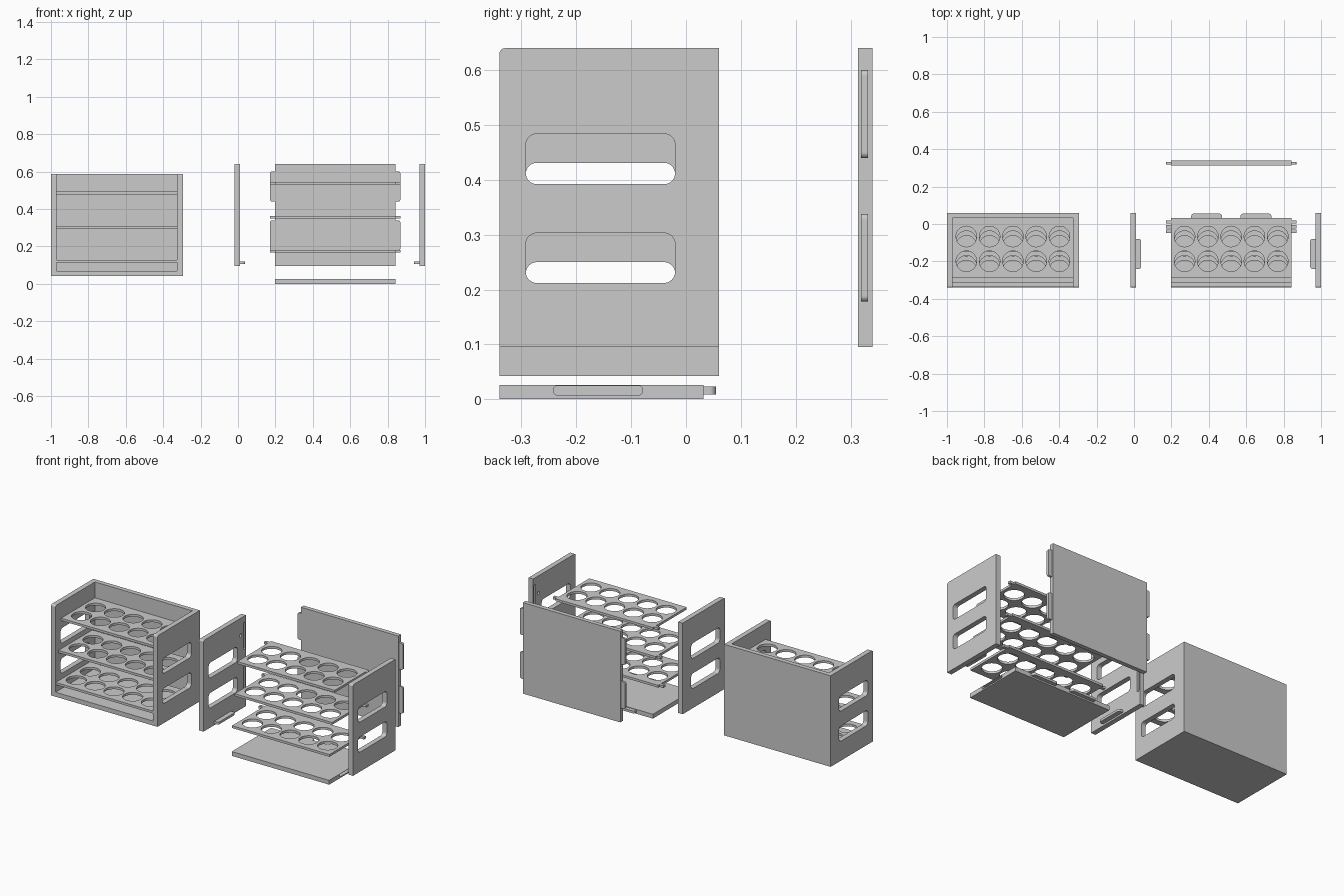
import bpy, bmesh, math

if "Cube" in bpy.data.objects:
    bpy.data.objects.remove(bpy.data.objects["Cube"])


def rounded(u0, u1, v0, v1, radii=0.0, steps=8):
    """Rectangle outline with rounded corners (order: ll, lr, ur, ul)."""
    if not isinstance(radii, tuple):
        radii = (radii,) * 4
    corners = [(u0, v0, 1, 1), (u1, v0, -1, 1), (u1, v1, -1, -1), (u0, v1, 1, -1)]
    pts = []
    for k, ((u, v, su, sv), r) in enumerate(zip(corners, radii)):
        if r == 0:
            pts.append((u, v))
            continue
        for i in range(steps + 1):
            a = math.pi + (k + i / steps) * math.pi / 2
            pts.append((u + su * r + r * math.cos(a), v + sv * r + r * math.sin(a)))
    return pts


def circle(u, v, r, n=48):
    return [(u + r * math.cos(2 * math.pi * i / n), v + r * math.sin(2 * math.pi * i / n))
            for i in range(n)]


def plate(name, outlines, axis, w0, w1):
    """Flat panel with holes, extruded along an axis from w0 to w1."""
    cu = bpy.data.curves.new(name, 'CURVE')
    cu.dimensions = '2D'
    cu.fill_mode = 'BOTH'
    cu.extrude = (w1 - w0) / 2
    for pts in outlines:
        sp = cu.splines.new('POLY')
        sp.points.add(len(pts) - 1)
        for p, (u, v) in zip(sp.points, pts):
            p.co = (u, v, 0, 1)
        sp.use_cyclic_u = True
    tmp = bpy.data.objects.new(name + "_outline", cu)
    bpy.context.collection.objects.link(tmp)
    me = bpy.data.meshes.new_from_object(tmp)
    bpy.data.objects.remove(tmp)
    bm = bmesh.new()
    bm.from_mesh(me)
    bmesh.ops.remove_doubles(bm, verts=bm.verts, dist=1e-5)
    for v in bm.verts:
        a, b, c = v.co.x, v.co.y, v.co.z + (w0 + w1) / 2
        v.co = {'x': (c, a, b), 'y': (a, c, b), 'z': (a, b, c)}[axis]
    bmesh.ops.recalc_face_normals(bm, faces=bm.faces)
    for f in bm.faces:
        f.smooth = False
    bm.to_mesh(me)
    bm.free()
    if "sharp_face" in me.attributes:
        me.shade_flat()
    ob = bpy.data.objects.new(name, me)
    bpy.context.collection.objects.link(ob)
    return ob


def cut(ob, cutters):
    for c in cutters:
        m = ob.modifiers.new("pocket", 'BOOLEAN')
        m.object = c
        m.operation = 'DIFFERENCE'
        m.solver = 'EXACT'
        c.hide_render = True
        c.hide_set(True)


T = 0.03                      # side panel thickness
X0, X1 = 0.197, 0.842         # inner width of the exploded rack
YF, YB, YE = -0.34, 0.032, 0.06
BACK_TABS = ((0.178, 0.338), (0.44, 0.60))
BASE_TABS = ((0.306, 0.47), (0.57, 0.734))
SHELVES = ((0.166, -0.05), (0.348, -0.025), (0.531, 0.0))   # z, stagger in y


def side_panel(name, x, dz):
    outs = [rounded(YF, YE, 0.095 + dz, 0.64 + dz, (0, 0, 0, 0.01)),
            rounded(-0.292, -0.02, 0.392 + dz, 0.484 + dz, 0.02),
            rounded(-0.292, -0.02, 0.212 + dz, 0.303 + dz, 0.02)]
    return plate(name, outs, 'x', x, x + T)


def shelf(name, dx, z, dy, tabs):
    a, b = X0 + dx, X1 + dx
    y0, y1 = -0.288 + dy, 0.032 + dy
    if tabs:
        ta, tb, t = 0.002 + dy, 0.02 + dy, 0.026
        edge = [(a, y0), (b, y0), (b, ta), (b + t, ta), (b + t, tb), (b, tb), (b, y1),
                (a, y1), (a, tb), (a - t, tb), (a - t, ta), (a, ta)]
    else:
        edge = rounded(a, b, y0, y1)
    holes = [circle((a + b) / 2 + (i - 2) * 0.1245, y, 0.055)
             for i in range(5) for y in (-0.067 + dy, -0.199 + dy)]
    plate(name, [edge] + holes, 'z', z, z + 0.014)


# Assembled rack
DX, DZ = -1.167, -0.053
side_panel("assembled_left_side", X0 + DX - T, DZ)
side_panel("assembled_right_side", X1 + DX, DZ)
plate("assembled_back", [rounded(X0 + DX, X1 + DX, 0.042, 0.587)], 'y', YB, YE)
plate("assembled_base", [rounded(X0 + DX, X1 + DX, YF, YB)], 'z', 0.042, 0.069)
for i, (z, dy) in enumerate(SHELVES):
    shelf(f"assembled_shelf_{i}", DX, z - 0.053, dy, False)

# Exploded shelves
for i, (z, dy) in enumerate(SHELVES):
    shelf(f"shelf_{i}", 0, z, dy, True)

# Exploded base with rear tabs and side pockets
base = plate("base", [rounded(X0, X1, YF, YB)], 'z', 0, 0.026)
for i, (a, b) in enumerate(BASE_TABS):
    plate(f"base_tab_{i}", [rounded(a, b, YB - 0.01, 0.055, (0, 0, 0.012, 0.012))],
          'z', 0.009, 0.023)
cut(base, [plate(f"base_cutter_{i}", [rounded(-0.241, -0.08, 0.008, 0.024, 0.005)],
                 'x', x - 0.025, x + 0.025) for i, x in enumerate((X0, X1))])

# Exploded back with side tabs and pockets for the base
back = plate("back", [rounded(X0, X1, 0.095, 0.64)], 'y', 0.314, 0.34)
for i, (a, b) in enumerate(BACK_TABS):
    for side, u0, u1, r in (("left", X0 - 0.026, X0 + 0.01, (0.01, 0, 0, 0.01)),
                            ("right", X1 - 0.01, X1 + 0.026, (0, 0.01, 0.01, 0))):
        plate(f"back_tab_{side}_{i}", [rounded(u0, u1, a, b, r)], 'y', 0.319, 0.332)
cut(back, [plate(f"back_cutter_{i}", [rounded(a, b, 0.103, 0.121, 0.006)], 'y', 0.29, 0.331)
           for i, (a, b) in enumerate(BASE_TABS)])

# Exploded side panels with base tab and inner pockets
for side, x, inner, d in (("left", -0.02, 0.01, 1), ("right", 0.97, 0.97, -1)):
    panel = side_panel(f"{side}_side", x, 0)
    lo, hi = sorted((inner - d * 0.008, inner + d * 0.028))
    r = (0, 0.012, 0.012, 0) if d > 0 else (0.012, 0, 0, 0.012)
    plate(f"{side}_side_tab", [rounded(lo, hi, -0.24, -0.08, r)], 'z', 0.105, 0.119)
    p0, p1 = sorted((inner - d * 0.024, inner + d * 0.02))
    cutters = [plate(f"{side}_back_pocket_{i}", [rounded(0.037, 0.053, a, b, 0.006)], 'x', p0, p1)
               for i, (a, b) in enumerate(BACK_TABS)]
    cutters += [plate(f"{side}_shelf_pocket_{i}",
                      [rounded(0.001 + dy, 0.021 + dy, z - 0.003, z + 0.014, 0.005)], 'x', p0, p1)
                for i, (z, dy) in enumerate(SHELVES)]
    cut(panel, cutters)
